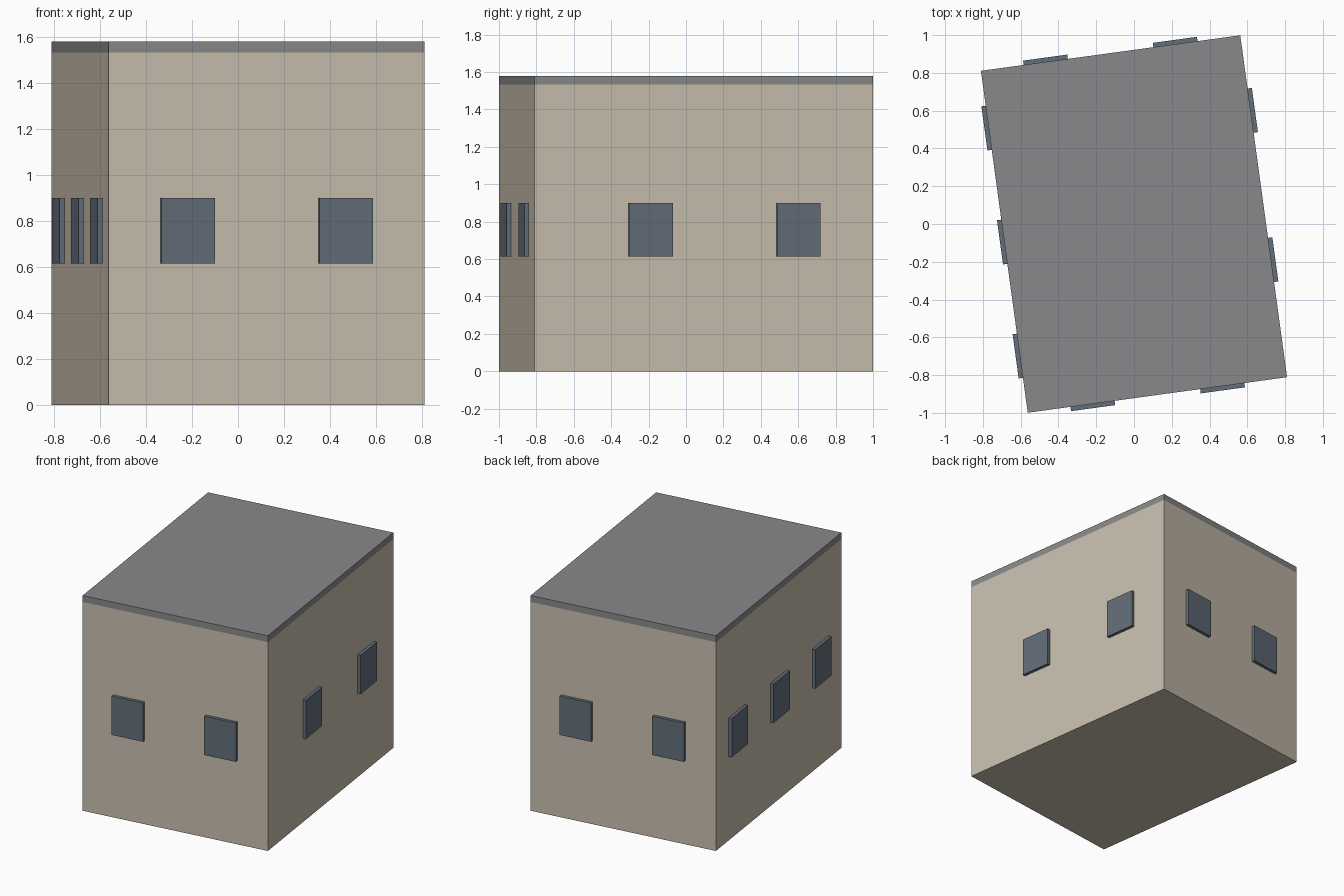
import bpy
import math
from mathutils import Matrix

if "Cube" in bpy.data.objects:
    bpy.data.objects.remove(bpy.data.objects["Cube"])

W, D, H = 1.386, 1.827, 1.58      # footprint and total height
ROOF = 0.047                      # roof slab thickness
WIN_W, WIN_Z0, WIN_Z1 = 0.236, 0.615, 0.90
PROUD = 0.023                     # how far windows stand out from the wall
TURN = Matrix.Rotation(math.radians(7.8), 4, 'Z')


def material(name, rgb):
    m = bpy.data.materials.new(name)
    lin = [((c / 255 + 0.055) / 1.055) ** 2.4 for c in rgb]
    m.diffuse_color = (*lin, 1)
    m.use_nodes = True
    m.node_tree.nodes["Principled BSDF"].inputs["Base Color"].default_value = m.diffuse_color
    return m


WALL = material("warm_beige", (200, 190, 174))
SLAB = material("roof_grey", (137, 137, 139))
GLASS = material("window_blue_grey", (99, 110, 121))


def box(name, size, centre, mat, spin=0.0):
    """Box with its own spin about z, then placed in the turned building."""
    bpy.ops.mesh.primitive_cube_add(size=1)
    ob = bpy.context.object
    ob.name = name
    ob.data.transform(Matrix.Diagonal((*size, 1)))
    ob.matrix_world = (TURN @ Matrix.Translation(centre)
                       @ Matrix.Rotation(spin, 4, 'Z'))
    ob.data.materials.append(mat)
    return ob


# Main block and flush flat roof
box("walls", (W, D, H - ROOF), (0, 0, (H - ROOF) / 2), WALL)
box("roof", (W, D, ROOF), (0, 0, H - ROOF / 2), SLAB)

# Windows: wall name, outward angle, wall distance, positions along the wall
rows = [
    ("front", -90, D / 2, (-W / 4, W / 4)),
    ("back", 90, D / 2, (-W / 4, W / 4)),
    ("right", 0, W / 2, (-0.287, 0.511)),
    ("left", 180, W / 2, (-D / 3, 0, D / 3)),
]
for side, deg, dist, places in rows:
    a = math.radians(deg)
    for i, s in enumerate(places, 1):
        local = Matrix.Rotation(a, 4, 'Z') @ Matrix.Translation(
            (dist, s, (WIN_Z0 + WIN_Z1) / 2))
        box(f"{side}_window_{i}", (2 * PROUD, WIN_W, WIN_Z1 - WIN_Z0),
            local.translation, GLASS, a)
